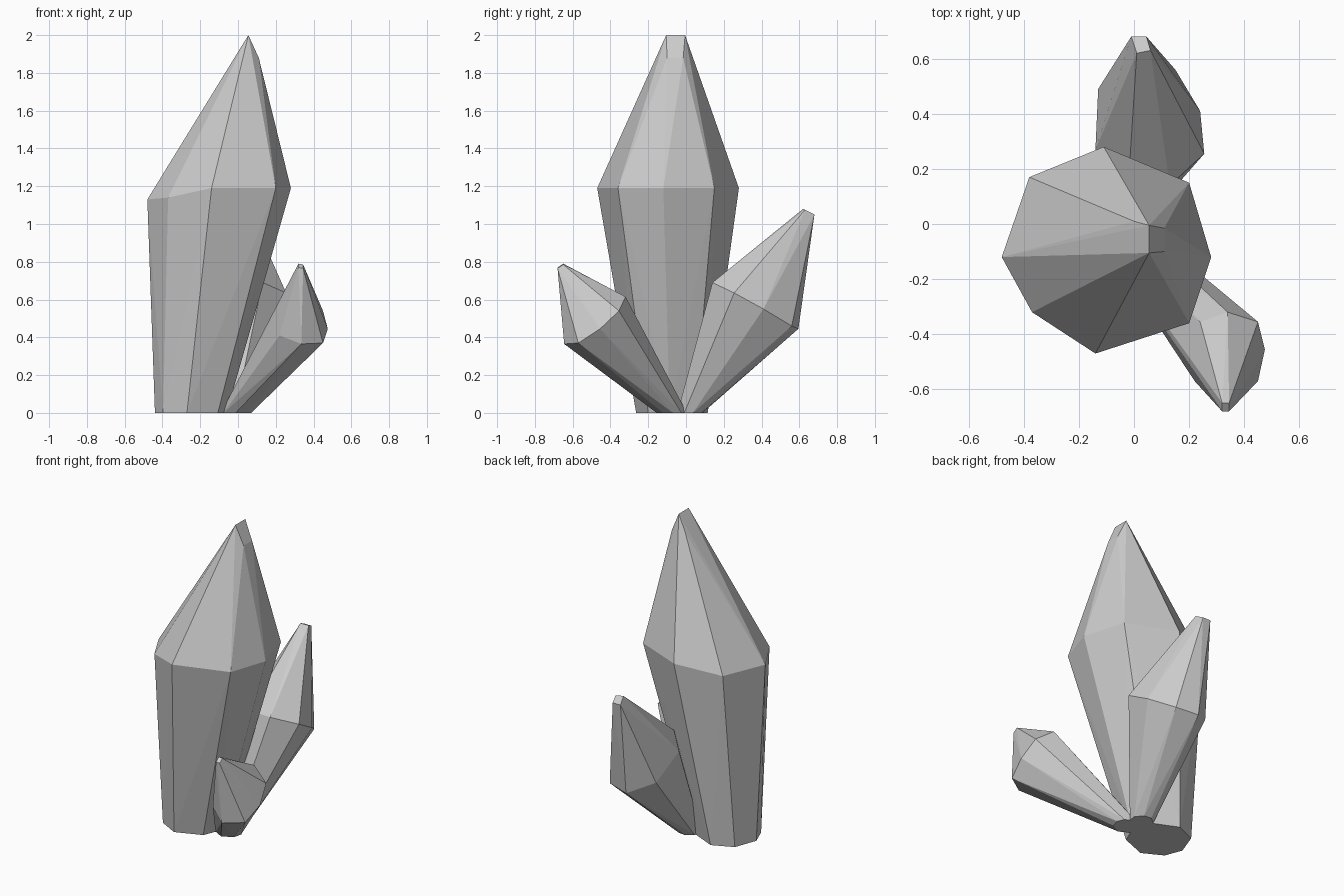
import bpy, bmesh
from math import radians
from mathutils import Vector

if "Cube" in bpy.data.objects:
    bpy.data.objects.remove(bpy.data.objects["Cube"])


def crystal(name, base, radius, girdle, tip):
    """Faceted convex shard: small ground ring, wide girdle ring, cut tip."""
    centre = sum((Vector(p) for p in girdle), Vector()) / len(girdle)
    half_x = max(abs(p[0] - centre.x) for p in girdle)
    half_y = max(abs(p[1] - centre.y) for p in girdle)
    points = list(girdle) + list(tip)
    for p in girdle:
        d = Vector(((p[0] - centre.x) / half_x, (p[1] - centre.y) / half_y)).normalized() * radius
        points.append((base[0] + d.x, base[1] + d.y, 0))
    bm = bmesh.new()
    for p in points:
        bm.verts.new(p)
    hull = bmesh.ops.convex_hull(bm, input=bm.verts[:])
    loose = [v for v in bm.verts if not v.link_faces]
    bmesh.ops.delete(bm, geom=loose, context='VERTS')
    # merge nearly flat triangles into whole facets
    bmesh.ops.dissolve_limit(bm, angle_limit=radians(1.5), verts=bm.verts[:], edges=bm.edges[:])
    bmesh.ops.recalc_face_normals(bm, faces=bm.faces[:])
    mesh = bpy.data.meshes.new(name)
    bm.to_mesh(mesh)
    bm.free()
    bpy.context.collection.objects.link(bpy.data.objects.new(name, mesh))


# Tall central crystal
crystal("main_crystal", (-0.25, -0.075), 0.19,
        [(-0.11, 0.28, 1.19), (0.20, 0.15, 1.19), (0.28, -0.12, 1.19), (0.20, -0.36, 1.19),
         (-0.14, -0.47, 1.19), (-0.37, -0.32, 1.14), (-0.48, -0.12, 1.13), (-0.38, 0.17, 1.14)],
        [(0.055, -0.005, 2), (0.055, -0.105, 2), (0.11, -0.015, 1.88), (0.11, -0.10, 1.88),
         (0.0, 0.01, 1.905), (0.0, -0.10, 1.91)])

# Medium crystal leaning backwards
crystal("back_crystal", (-0.04, 0.02), 0.07,
        [(0.13, 0.14, 0.69), (0.255, 0.255, 0.635), (0.24, 0.41, 0.55), (0.15, 0.56, 0.46),
         (0.01, 0.595, 0.445), (-0.13, 0.49, 0.51), (-0.14, 0.27, 0.63), (-0.02, 0.15, 0.69)],
        [(-0.01, 0.68, 1.05), (0.045, 0.68, 1.05), (0.06, 0.63, 1.075), (0.01, 0.62, 1.08)])

# Small crystal leaning to the front right
crystal("front_crystal", (-0.01, -0.075), 0.08,
        [(0.34, -0.32, 0.615), (0.45, -0.355, 0.54), (0.475, -0.455, 0.445), (0.45, -0.57, 0.37),
         (0.335, -0.645, 0.365), (0.22, -0.57, 0.41), (0.20, -0.48, 0.51), (0.24, -0.355, 0.59)],
        [(0.32, -0.65, 0.79), (0.345, -0.65, 0.785), (0.32, -0.68, 0.77), (0.345, -0.68, 0.765)])
